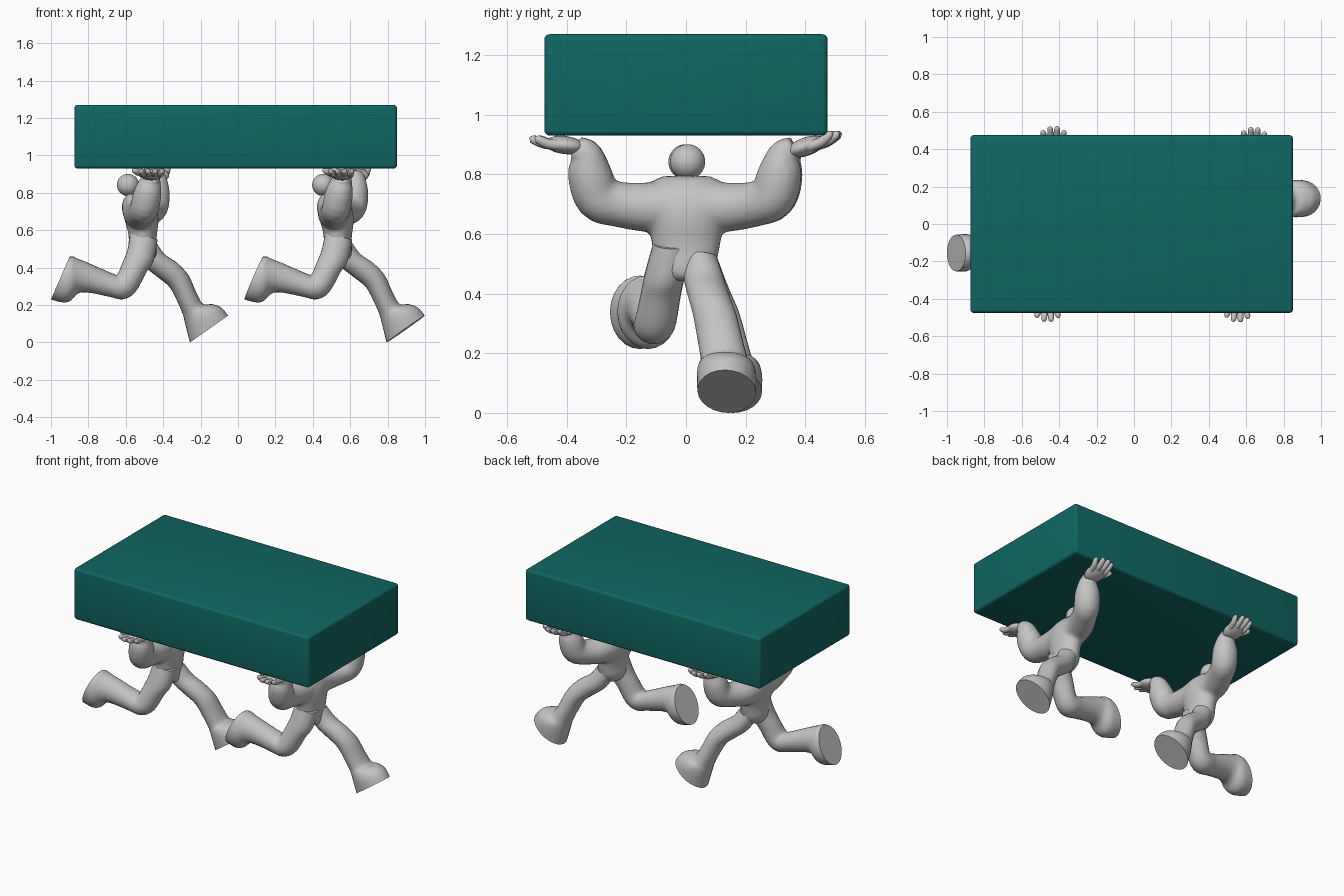
import bpy, bmesh, math
from mathutils import Vector, Matrix

if "Cube" in bpy.data.objects:
    bpy.data.objects.remove(bpy.data.objects["Cube"])


def material(name, rgb):
    m = bpy.data.materials.new(name)
    m.diffuse_color = (*rgb, 1)
    m.use_nodes = True
    m.node_tree.nodes["Principled BSDF"].inputs["Base Color"].default_value = m.diffuse_color
    return m


GREY = material("light grey", (0.55, 0.55, 0.55))
TEAL = material("dark teal", (0.005, 0.135, 0.125))


def finish(bm, name, mat, angle=40):
    bmesh.ops.recalc_face_normals(bm, faces=bm.faces)
    me = bpy.data.meshes.new(name)
    bm.to_mesh(me)
    bm.free()
    ob = bpy.data.objects.new(name, me)
    bpy.context.collection.objects.link(ob)
    me.materials.append(mat)
    bpy.ops.object.select_all(action='DESELECT')
    ob.select_set(True)
    bpy.context.view_layer.objects.active = ob
    bpy.ops.object.shade_smooth_by_angle(angle=math.radians(angle))
    return ob


def smooth_path(rows, n=4):
    """Catmull-Rom interpolation of equal-length number rows."""
    out = []
    for i in range(len(rows) - 1):
        p0, p1, p2 = rows[max(i - 1, 0)], rows[i], rows[i + 1]
        p3 = rows[min(i + 2, len(rows) - 1)]
        for k in range(n):
            t = k / n
            out.append([0.5 * (2 * b + (c - a) * t + (2 * a - 5 * b + 4 * c - d) * t * t
                               + (3 * b - a - 3 * c + d) * t ** 3)
                        for a, b, c, d in zip(p0, p1, p2, p3)])
    return out + [list(rows[-1])]


def loft(bm, rings, seg=24):
    """Skin elliptical rings given as (centre, half axis u, half axis v)."""
    loops = []
    for c, u, v in rings:
        loops.append([bm.verts.new(c + u * math.cos(2 * math.pi * k / seg)
                                   + v * math.sin(2 * math.pi * k / seg)) for k in range(seg)])
    for a, b in zip(loops, loops[1:]):
        for k in range(seg):
            bm.faces.new((a[k], a[k - 1], b[k - 1], b[k]))
    bm.faces.new(loops[0])
    bm.faces.new(loops[-1])


def side_loft(bm, rows):
    """Rows: edge points (x,z), (x,z) seen from the side, centre y, half width."""
    rings = []
    for ax, az, bx, bz, y, w in smooth_path(rows):
        a, b = Vector((ax, y, az)), Vector((bx, y, bz))
        rings.append(((a + b) / 2, (b - a) / 2, Vector((0, w, 0))))
    loft(bm, rings)


def tube(bm, rows, seg=20, n=4):
    """Rows: x, y, z, radius."""
    rows = smooth_path(rows, n)
    pts = [Vector(r[:3]) for r in rows]
    rings = []
    for i, r in enumerate(rows):
        t = (pts[min(i + 1, len(pts) - 1)] - pts[max(i - 1, 0)]).normalized()
        u = (Vector((1, 0, 0)) - t * t.x).normalized()
        rings.append((pts[i], u * r[3], t.cross(u) * r[3]))
    loft(bm, rings, seg)


def ball(bm, centre, size, rot=0):
    m = Matrix.Translation(centre) @ Matrix.Rotation(rot, 4, 'X') @ Matrix.Diagonal((*size, 1))
    bmesh.ops.create_uvsphere(bm, u_segments=32, v_segments=20, radius=1, matrix=m)


# carried slab
bm = bmesh.new()
bmesh.ops.create_cube(bm, size=1, matrix=Matrix.Translation((-0.0125, 0, 1.1))
                      @ Matrix.Diagonal((1.725, 0.95, 0.34, 1)))
bmesh.ops.bevel(bm, geom=bm.edges[:], offset=0.018, segments=4, profile=0.5, affect='EDGES')
finish(bm, "slab", TEAL)

parts = []

# head
bm = bmesh.new()
ball(bm, (-0.588, 0, 0.842), (0.059,) * 3)
parts.append(finish(bm, "head", GREY))

# torso and arms, fused into one smooth skin
bm = bmesh.new()
side_loft(bm, [(-0.56, 0.45, -0.46, 0.44, 0, 0.05), (-0.585, 0.50, -0.435, 0.47, 0, 0.095),
               (-0.585, 0.57, -0.435, 0.56, 0, 0.115), (-0.605, 0.65, -0.425, 0.64, 0, 0.13),
               (-0.622, 0.72, -0.43, 0.70, 0, 0.16), (-0.61, 0.77, -0.45, 0.75, 0, 0.14),
               (-0.585, 0.797, -0.49, 0.79, 0, 0.08)])
tube(bm, [(-0.525, 0.05, 0.69, 0.09), (-0.515, 0.14, 0.69, 0.083), (-0.48, 0.23, 0.70, 0.076),
          (-0.45, 0.295, 0.725, 0.077), (-0.438, 0.318, 0.80, 0.075),
          (-0.432, 0.335, 0.865, 0.056), (-0.43, 0.37, 0.89, 0.04)])
tube(bm, [(-0.525, -0.05, 0.69, 0.09), (-0.52, -0.14, 0.69, 0.083), (-0.512, -0.23, 0.70, 0.076),
          (-0.50, -0.295, 0.72, 0.077), (-0.483, -0.322, 0.80, 0.075),
          (-0.468, -0.335, 0.865, 0.056), (-0.462, -0.37, 0.89, 0.04)])
torso = finish(bm, "torso_and_arms", GREY)
rm = torso.modifiers.new("fuse", 'REMESH')
rm.mode = 'VOXEL'
rm.voxel_size = 0.011
rm.use_smooth_shade = True
sm = torso.modifiers.new("soften", 'SMOOTH')
sm.factor = 0.5
sm.iterations = 6
parts.append(torso)

# open hands: palm, four fingers, thumb pointing backwards
for name, side, x, zp, zt, tilt in (("left_hand", 1, -0.43, 0.893, 0.935, 0.35),
                                    ("right_hand", -1, -0.462, 0.898, 0.92, -0.12)):
    bm = bmesh.new()
    ball(bm, (x, side * 0.405, zp), (0.062, 0.068, 0.03), tilt)
    for k in range(4):
        f = k - 1.5
        tip = side * (0.525 - 0.010 * f * f)
        x0, x1 = x + f * 0.028, x + f * 0.037
        y0 = side * 0.42
        tube(bm, [(x0, y0, zp, 0.017), ((x0 + x1) / 2, (y0 + tip) / 2, (zp + zt) / 2 - 0.006, 0.017),
                  (x1, tip - side * 0.014, zt - 0.004, 0.0145), (x1, tip - side * 0.004, zt, 0.009),
                  (x1, tip, zt, 0.002)], seg=12, n=3)
    tube(bm, [(x - 0.03, side * 0.385, zp, 0.022), (x - 0.07, side * 0.41, zp + 0.012, 0.019),
              (x - 0.094, side * 0.43, zp + 0.022, 0.014), (x - 0.103, side * 0.437, zp + 0.024, 0.003)],
         seg=12, n=3)
    parts.append(finish(bm, name, GREY, 60))

# front leg with flat sole
bm = bmesh.new()
side_loft(bm, [(-0.55, 0.50, -0.44, 0.54, 0.045, 0.06), (-0.50, 0.41, -0.395, 0.475, 0.065, 0.068),
               (-0.43, 0.35, -0.325, 0.425, 0.085, 0.07), (-0.365, 0.295, -0.265, 0.36, 0.108, 0.073),
               (-0.32, 0.21, -0.222, 0.265, 0.13, 0.076), (-0.295, 0.15, -0.187, 0.206, 0.145, 0.08),
               (-0.286, 0.115, -0.14, 0.205, 0.152, 0.092), (-0.275, 0.07, -0.09, 0.187, 0.155, 0.1),
               (-0.257, 0.0, -0.053, 0.144, 0.157, 0.098)])
parts.append(finish(bm, "front_leg", GREY))

# rear leg with flat sole
bm = bmesh.new()
side_loft(bm, [(-0.43, 0.55, -0.575, 0.59, -0.045, 0.065), (-0.45, 0.44, -0.59, 0.50, -0.07, 0.068),
               (-0.49, 0.375, -0.62, 0.42, -0.088, 0.068), (-0.55, 0.268, -0.645, 0.365, -0.106, 0.07),
               (-0.615, 0.231, -0.668, 0.368, -0.115, 0.07), (-0.69, 0.245, -0.72, 0.39, -0.125, 0.068),
               (-0.80, 0.267, -0.80, 0.425, -0.14, 0.074), (-0.855, 0.262, -0.845, 0.443, -0.148, 0.083),
               (-0.895, 0.224, -0.866, 0.452, -0.152, 0.095), (-0.935, 0.214, -0.88, 0.46, -0.154, 0.101),
               (-1.0, 0.23, -0.9, 0.46, -0.155, 0.098)])
parts.append(finish(bm, "rear_leg", GREY))

# second runner: shifted forward and turned slightly
move = (Matrix.Translation((-0.5 + 1.043, 0, 0)) @ Matrix.Rotation(math.radians(-3.4), 4, 'Z')
        @ Matrix.Translation((0.5, 0, 0)))
for ob in parts:
    twin = ob.copy()
    twin.name = "leading_" + ob.name
    twin.matrix_world = move
    bpy.context.collection.objects.link(twin)
